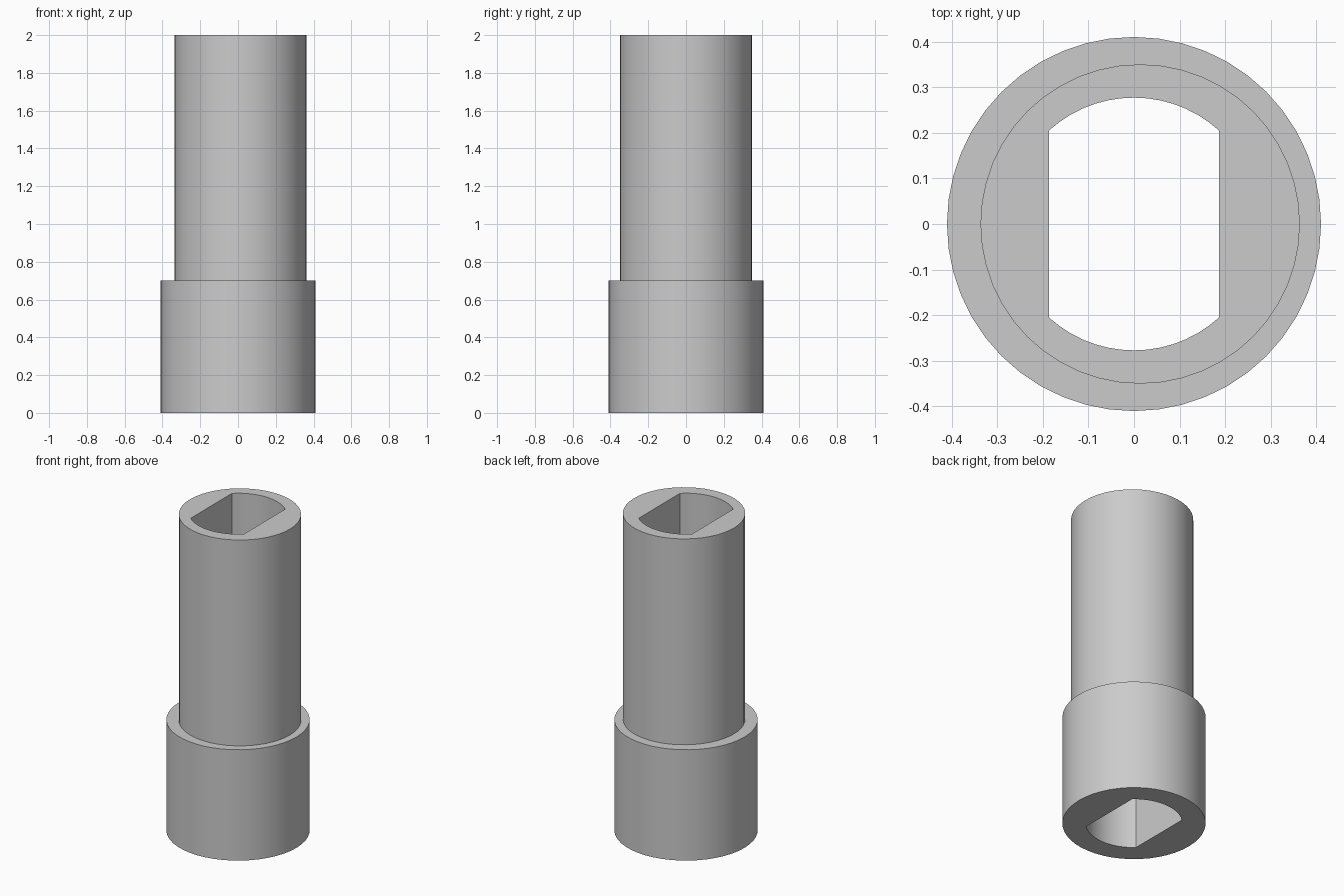
import bpy
import bmesh
from math import sin, cos, pi, acos, radians

cube = bpy.data.objects.get("Cube")
if cube:
    bpy.data.objects.remove(cube, do_unlink=True)

grey = bpy.data.materials.new("plain grey")
grey.use_nodes = True
colour = (0.6, 0.6, 0.6, 1)
grey.diffuse_color = colour
grey.node_tree.nodes["Principled BSDF"].inputs["Base Color"].default_value = colour

SIDES = 48
COLLAR_R, TUBE_R, TUBE_X = 0.41, 0.35, 0.0135
BORE_R, BORE_HALF = 0.277, 0.186
STEP_Z, TOP_Z = 0.7, 2.0


def circle(radius, cx=0):
    return [(cx + radius * cos(2 * pi * i / SIDES), radius * sin(2 * pi * i / SIDES))
            for i in range(SIDES)]


def flatted_circle(radius, half, steps=14):
    # Two arcs joined by straight flats at x = +half and x = -half
    a = acos(half / radius)
    arc = [a + (pi - 2 * a) * i / steps for i in range(steps + 1)]
    return [(radius * cos(t + turn), radius * sin(t + turn))
            for turn in (0, pi) for t in arc]


bm = bmesh.new()


def ring(points, z):
    verts = [bm.verts.new((x, y, z)) for x, y in points]
    return [bm.edges.new((v, verts[i - 1])) for i, v in enumerate(verts)]


def wall(low, high):
    bmesh.ops.bridge_loops(bm, edges=low + high)


def flat_ring(outer, inner):
    bmesh.ops.triangle_fill(bm, edges=outer + inner, use_beauty=True)


# Outer rings of the collar and the slightly offset tube
collar_low = ring(circle(COLLAR_R), 0)
collar_high = ring(circle(COLLAR_R), STEP_Z)
tube_low = ring(circle(TUBE_R, TUBE_X), STEP_Z)
tube_high = ring(circle(TUBE_R, TUBE_X), TOP_Z)

# Bore with two flats, right through
bore = flatted_circle(BORE_R, BORE_HALF)
bore_low, bore_high = ring(bore, 0), ring(bore, TOP_Z)

wall(collar_low, collar_high)
wall(tube_low, tube_high)
wall(bore_low, bore_high)
flat_ring(collar_low, bore_low)
flat_ring(collar_high, tube_low)
flat_ring(tube_high, bore_high)
bmesh.ops.recalc_face_normals(bm, faces=bm.faces)

mesh = bpy.data.meshes.new("stepped_sleeve")
bm.to_mesh(mesh)
bm.free()
mesh.materials.append(grey)
sleeve = bpy.data.objects.new("stepped_sleeve", mesh)
bpy.context.collection.objects.link(sleeve)

bpy.ops.object.select_all(action="DESELECT")
sleeve.select_set(True)
bpy.context.view_layer.objects.active = sleeve
bpy.ops.object.shade_smooth_by_angle(angle=radians(30))
